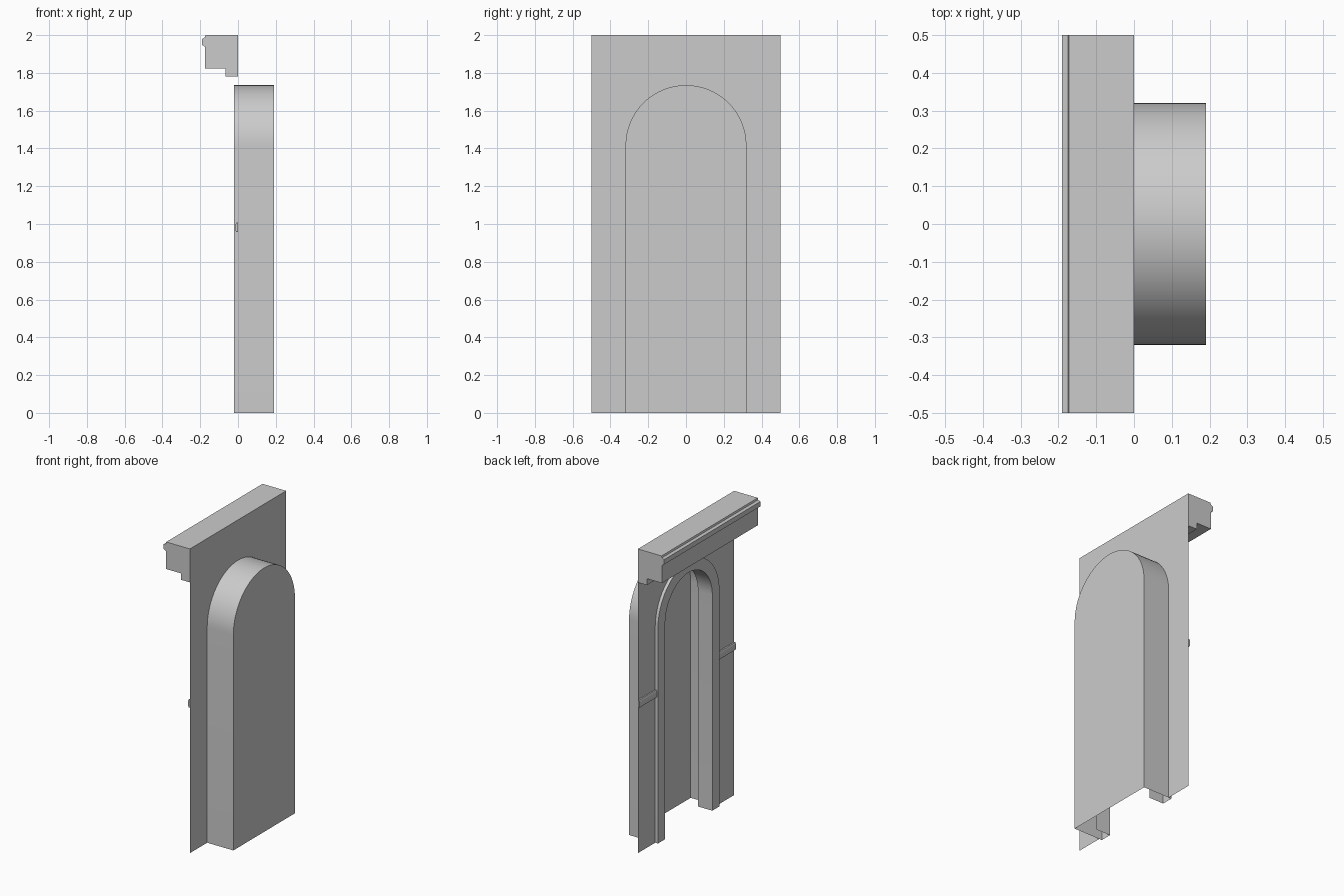
import bpy
import bmesh
import math

cube = bpy.data.objects.get("Cube")
if cube:
    bpy.data.objects.remove(cube, do_unlink=True)

SPRING = 1.415      # height where the arch starts
OPENING = 0.32      # half width of the opening
INNER = 0.245       # half width inside the trim
DEPTH = 0.19
HALF = 0.5
HEIGHT = 2.0

grey = bpy.data.materials.new("stone grey")
grey.use_nodes = True
colour = (0.6, 0.6, 0.6, 1)
grey.diffuse_color = colour
grey.node_tree.nodes["Principled BSDF"].inputs["Base Color"].default_value = colour


def finish(name, bm):
    mesh = bpy.data.meshes.new(name)
    bm.to_mesh(mesh)
    bm.free()
    mesh.materials.append(grey)
    mesh.shade_smooth()
    mesh.set_sharp_from_angle(angle=math.radians(30))
    obj = bpy.data.objects.new(name, mesh)
    bpy.context.collection.objects.link(obj)
    return obj


def arch(radius, steps=32):
    """Arch outline (y, z), from the foot at -y over the top to the foot at +y."""
    curve = [(-radius * math.cos(math.pi * i / steps),
              SPRING + radius * math.sin(math.pi * i / steps))
             for i in range(steps + 1)]
    return [(-radius, 0)] + curve + [(radius, 0)]


def arch_loft(name, sections, cap=False):
    """Skin a row of (x, radius) arches; optionally close the last one."""
    bm = bmesh.new()
    rows = [[bm.verts.new((x, y, z)) for y, z in arch(r)] for x, r in sections]
    for a, b in zip(rows, rows[1:]):
        for i in range(len(a) - 1):
            bm.faces.new((a[i], a[i + 1], b[i + 1], b[i]))
    if cap:
        bm.faces.new(rows[-1])
    bmesh.ops.recalc_face_normals(bm, faces=bm.faces)
    return finish(name, bm)


def moulding(name, profile, y0, y1):
    """Extrude a closed (x, z) profile along y."""
    bm = bmesh.new()
    face = bm.faces.new([bm.verts.new((x, y0, z)) for x, z in profile])
    ext = bmesh.ops.extrude_face_region(bm, geom=[face], use_keep_orig=True)
    moved = [v for v in ext["geom"] if isinstance(v, bmesh.types.BMVert)]
    bmesh.ops.translate(bm, verts=moved, vec=(0, y1 - y0, 0))
    bmesh.ops.recalc_face_normals(bm, faces=bm.faces)
    return finish(name, bm)


# Thin wall sheet with the arched opening
bm = bmesh.new()
outline = [(-HALF, HEIGHT), (-HALF, 0)] + arch(OPENING) + [(HALF, 0), (HALF, HEIGHT)]
bm.faces.new([bm.verts.new((0, y, z)) for y, z in outline])
bm.normal_update()
for f in bm.faces:
    if f.normal.x > 0:
        f.normal_flip()
finish("wall_panel", bm)

# Recess behind the opening, open at the floor
arch_loft("niche", [(0, OPENING), (DEPTH, OPENING)], cap=True)

# Raised trim with a return into the recess
arch_loft("arch_trim", [(0, OPENING), (-0.02, OPENING), (-0.02, INNER), (0.085, INNER)])

# Cornice along the top
moulding("cornice", [
    (0, HEIGHT), (-0.172, HEIGHT), (-0.175, 1.988), (-0.19, 1.98), (-0.19, 1.948),
    (-0.175, 1.938), (-0.175, 1.822), (-0.066, 1.822), (-0.066, 1.78), (0, 1.78),
], -HALF, HALF)

# Narrow band on each side of the trim
band = [(0, 0.957), (-0.009, 0.957), (-0.013, 0.966), (-0.013, 0.998), (-0.009, 1.007), (0, 1.007)]
for name, side in (("left_band", -1), ("right_band", 1)):
    moulding(name, band, side * OPENING, side * HALF)
